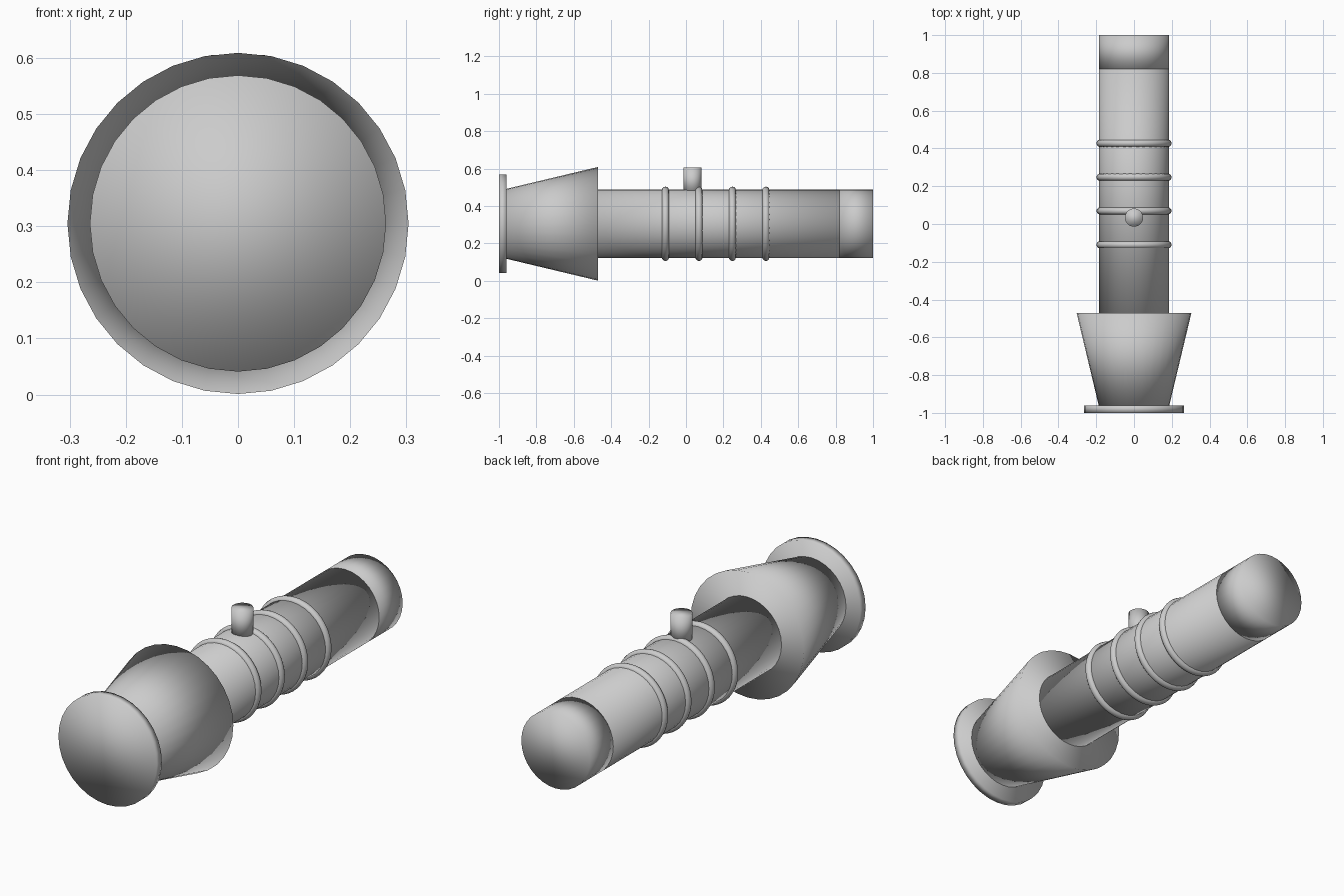
import bpy, math

if "Cube" in bpy.data.objects:
    bpy.data.objects.remove(bpy.data.objects["Cube"])

AXIS_Z = 0.305
LIE_DOWN = (-math.pi / 2, 0, 0)   # local +z points to +y


def finish(name):
    obj = bpy.context.object
    obj.name = name
    bpy.ops.object.shade_smooth()
    return obj


def barrel(name, y0, y1, r0, r1):
    """Capped round section along y, radius r0 at y0 and r1 at y1."""
    bpy.ops.mesh.primitive_cone_add(
        vertices=32, radius1=r0, radius2=r1, depth=y1 - y0,
        location=(0, (y0 + y1) / 2, AXIS_Z), rotation=LIE_DOWN)
    return finish(name)


# Main sections: lens, flared head, handle, end cap
barrel("lens", -1.0, -0.96, 0.264, 0.264)
barrel("head", -0.96, -0.47, 0.187, 0.304)
barrel("handle", -0.47, 0.82, 0.184, 0.184)
barrel("tail_cap", 0.82, 1.0, 0.184, 0.184)

# Grip rings
for i in range(4):
    bpy.ops.mesh.primitive_torus_add(
        major_radius=0.18, minor_radius=0.019, major_segments=48, minor_segments=12,
        location=(0, -0.11 + 0.179 * i, AXIS_Z), rotation=LIE_DOWN)
    finish(f"grip_ring_{i + 1}")

# Push button
bpy.ops.mesh.primitive_cylinder_add(
    vertices=32, radius=0.048, depth=0.14, location=(0, 0.034, 0.535))
finish("switch_button")
